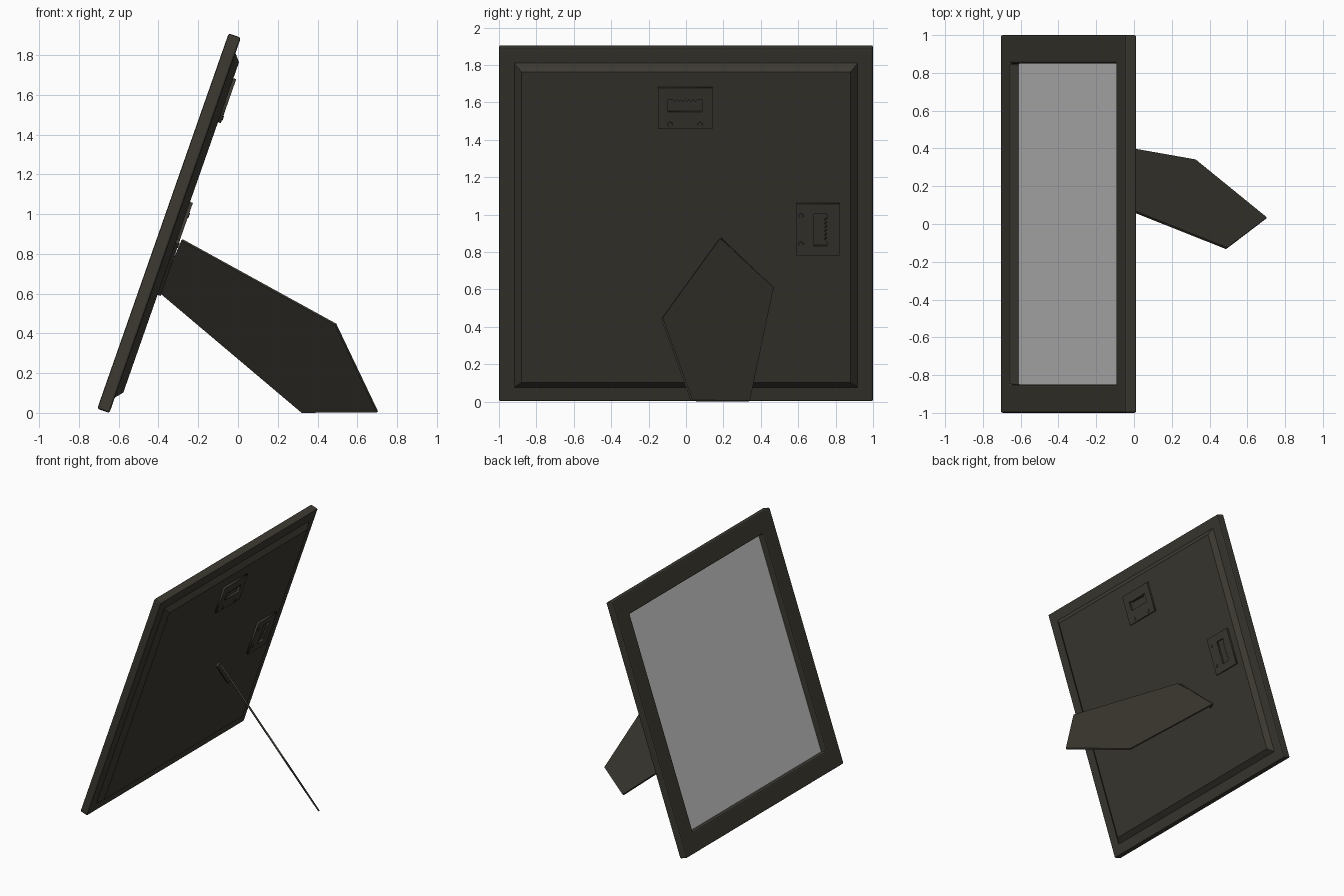
import bpy, bmesh, math
from mathutils import Matrix, Vector

if "Cube" in bpy.data.objects:
    bpy.data.objects.remove(bpy.data.objects["Cube"])

# Leaning plane of the frame: local x = world y, local y = up the frame, local z = out of the back
LEAN = math.radians(19.3)
U = Vector((math.sin(LEAN), 0, math.cos(LEAN)))
N = Vector((math.cos(LEAN), 0, -math.sin(LEAN)))
O = Vector((-0.708, 0, 0.021)) + U
TILT = Matrix(((0, U.x, N.x, O.x), (1, 0, 0, 0), (0, U.z, N.z, O.z), (0, 0, 0, 1)))

dark = bpy.data.materials.new("dark_brown")
dark.diffuse_color = (0.045, 0.041, 0.031, 1)
dark.use_nodes = True
dark.node_tree.nodes["Principled BSDF"].inputs["Base Color"].default_value = dark.diffuse_color


def finish(name, bm, matrix=TILT, mat=dark, bevel=0):
    bmesh.ops.recalc_face_normals(bm, faces=bm.faces[:])
    me = bpy.data.meshes.new(name)
    bm.to_mesh(me)
    bm.free()
    ob = bpy.data.objects.new(name, me)
    bpy.context.collection.objects.link(ob)
    ob.matrix_world = matrix
    if mat:
        me.materials.append(mat)
    if bevel:
        m = ob.modifiers.new("bevel", 'BEVEL')
        m.width, m.segments, m.limit_method = bevel, 2, 'ANGLE'
    return ob


def square_loft(name, rings, closed=False, **kw):
    """Loft square rings given as (half size, depth)."""
    bm = bmesh.new()
    loops = [[bm.verts.new((sx * h, sy * h, w)) for sx, sy in
              ((-1, -1), (1, -1), (1, 1), (-1, 1))] for h, w in rings]
    pairs = list(zip(loops, loops[1:]))
    if closed:
        pairs.append((loops[-1], loops[0]))
    else:
        bm.faces.new(loops[0])
        bm.faces.new(loops[-1])
    for a, b in pairs:
        for i in range(4):
            j = (i + 1) % 4
            bm.faces.new((a[i], a[j], b[j], b[i]))
    return finish(name, bm, **kw)


# Frame border, glass and chamfered backing board
square_loft("frame_border", [(0.85, 0), (1, 0), (1, 0.065), (0.85, 0.065)],
            closed=True, bevel=0.01)
square_loft("glass", [(0.849, 0.05), (0.849, 0.058)], mat=None)
square_loft("backing_board", [(0.918, 0.059), (0.918, 0.065), (0.88, 0.097)])


# Sawtooth hangers: plate with a toothed window and two rivets
def hanger(name, x, y, turn):
    place = TILT @ Matrix.Translation((x, y, 0.104)) @ Matrix.Rotation(turn, 4, 'Z')
    cu = bpy.data.curves.new(name, 'CURVE')
    cu.dimensions, cu.fill_mode, cu.extrude = '2D', 'BOTH', 0.008
    teeth = [(0.066 - i * 0.011, 0.035 if i % 2 else 0.05) for i in range(13)]
    plate = [(-0.146, -0.117), (0.146, -0.117), (0.146, 0.117), (-0.146, 0.117)]
    window = [(-0.09, -0.02), (0.09, -0.02), (0.09, 0.05)] + teeth + [(-0.09, 0.05)]
    for pts in (plate, window):
        sp = cu.splines.new('POLY')
        sp.points.add(len(pts) - 1)
        for p, q in zip(sp.points, pts):
            p.co = (*q, 0, 1)
        sp.use_cyclic_u = True
    cu.materials.append(dark)
    ob = bpy.data.objects.new(name, cu)
    bpy.context.collection.objects.link(ob)
    ob.matrix_world = place
    bpy.ops.object.select_all(action='DESELECT')
    ob.select_set(True)
    bpy.context.view_layer.objects.active = ob
    bpy.ops.object.convert(target='MESH')
    bm = bmesh.new()
    for s in (-1, 1):
        bmesh.ops.create_cone(bm, cap_ends=True, segments=12, radius1=0.016, radius2=0.012,
                              depth=0.012, matrix=Matrix.Translation((s * 0.08, -0.09, 0.006)))
    finish(name + "_rivets", bm, place)


hanger("top_hanger", -0.005, 0.678, 0)
hanger("side_hanger", 0.705, -0.01, -math.pi / 2)

# Easel leg: thin five-sided board hinged on a diagonal
corners = [Vector(p) for p in ((-0.28, 0.18, 0.872), (-0.395, 0.462, 0.606),
                               (0.325, 0.34, 0.005), (0.70, 0.03, 0.005), (0.49, -0.13, 0.445))]
bm = bmesh.new()
face = bm.faces.new([bm.verts.new(p) for p in corners])
face.normal_update()
n, c = face.normal.copy(), face.calc_center_median()
for v in bm.verts:
    v.co -= n * n.dot(v.co - c) + n * 0.006
top = bmesh.ops.extrude_face_region(bm, geom=[face])
for v in top["geom"]:
    if isinstance(v, bmesh.types.BMVert):
        v.co += n * 0.012
finish("easel_leg", bm, Matrix.Identity(4))

# Hinge strip lying along the leg's upper edge
a, b = (TILT.inverted() @ p for p in corners[:2])
mid = (a + b) / 2
bm = bmesh.new()
bmesh.ops.create_cube(bm, size=1)
bmesh.ops.scale(bm, vec=((b - a).length - 0.02, 0.035, 0.018), verts=bm.verts[:])
finish("leg_hinge", bm, TILT @ Matrix.Translation((mid.x - 0.01, mid.y - 0.01, 0.104))
       @ Matrix.Rotation(math.atan2(b.y - a.y, b.x - a.x), 4, 'Z'))
